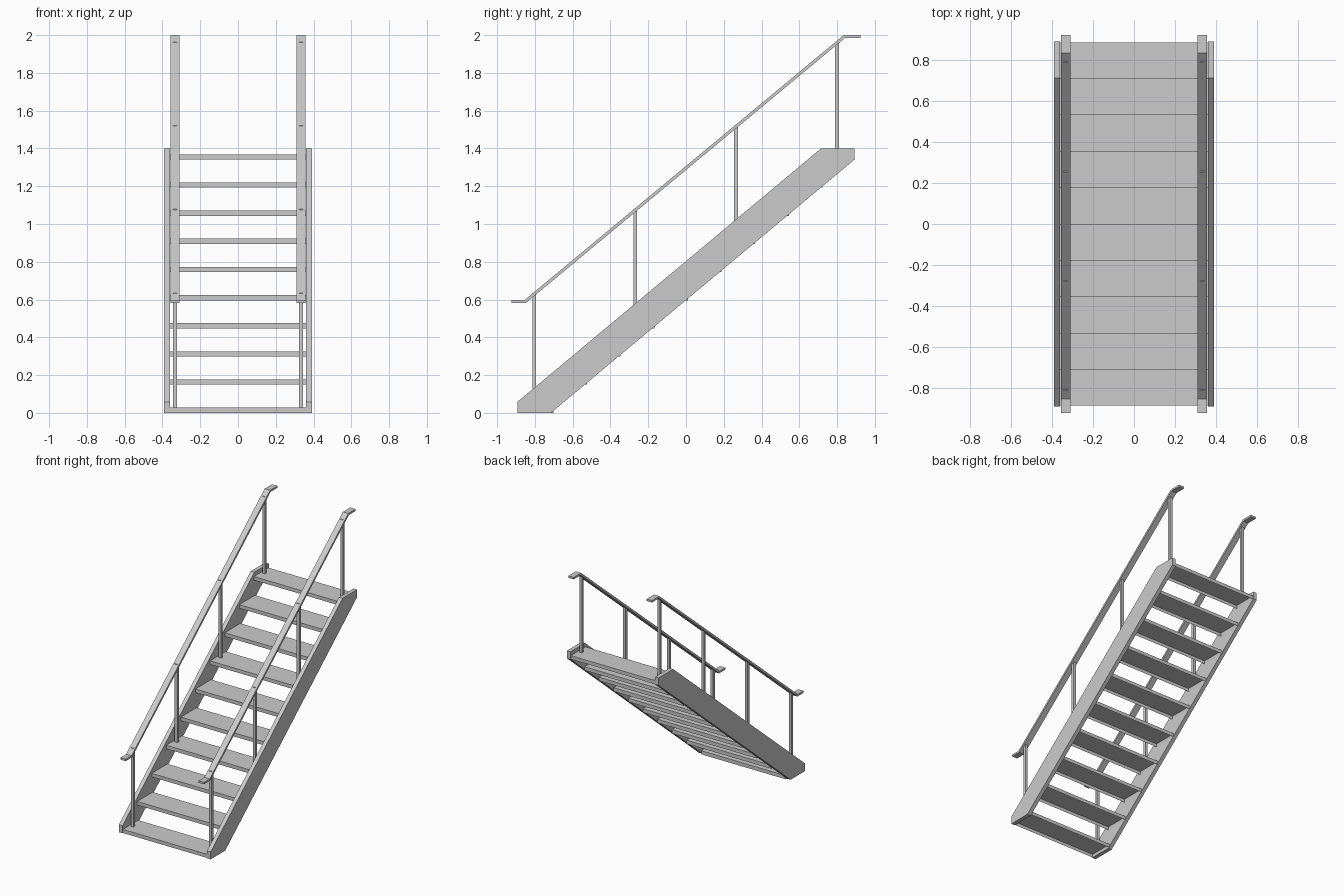
import bpy
import bmesh

cube = bpy.data.objects.get("Cube")
if cube:
    bpy.data.objects.remove(cube)

steel = bpy.data.materials.new("light grey steel")
steel.use_nodes = True
GREY = (0.6, 0.6, 0.6, 1)
steel.diffuse_color = GREY
steel.node_tree.nodes["Principled BSDF"].inputs["Base Color"].default_value = GREY


def finish(name, bm):
    bmesh.ops.recalc_face_normals(bm, faces=bm.faces)
    mesh = bpy.data.meshes.new(name)
    bm.to_mesh(mesh)
    bm.free()
    mesh.materials.append(steel)
    obj = bpy.data.objects.new(name, mesh)
    bpy.context.collection.objects.link(obj)
    return obj


def extrude_profile(name, points, x0, x1):
    """Side profile in the y-z plane, made solid from x0 to x1."""
    bm = bmesh.new()
    face = bm.faces.new([bm.verts.new((x0, y, z)) for y, z in points])
    new = bmesh.ops.extrude_face_region(bm, geom=[face])["geom"]
    verts = [v for v in new if isinstance(v, bmesh.types.BMVert)]
    bmesh.ops.translate(bm, verts=verts, vec=(x1 - x0, 0, 0))
    return finish(name, bm)


def box(name, x0, x1, y0, y1, z0, z1):
    return extrude_profile(name, [(y0, z0), (y1, z0), (y1, z1), (y0, z1)], x0, x1)


def tray(name, x, y0, y1, z0, z1, wall):
    """Tread folded from sheet, hollow underneath."""
    obj = box(name, -x, x, y0, y1, z0, z1)
    bm = bmesh.new()
    bm.from_mesh(obj.data)
    bm.normal_update()
    under = [f for f in bm.faces if f.normal.z < -0.9]
    bmesh.ops.inset_region(bm, faces=under, thickness=wall)
    bmesh.ops.translate(bm, verts=under[0].verts, vec=(0, 0, z1 - z0 - wall))
    bm.to_mesh(obj.data)
    bm.free()


# Treads
STEPS, RUN, RISE = 10, 0.178, 0.149
FRONT, DEPTH, THICK = -0.892, 0.19, 0.028
for i in range(STEPS):
    y, z = FRONT + RUN * i, RISE * i
    tray(f"tread_{i + 1}", 0.361, max(y, -0.888), min(y + DEPTH, 0.888), z, z + THICK, 0.005)

stringer = [(-0.893, 0), (-0.715, 0), (0.893, 1.342), (0.893, 1.4),
            (0.715, 1.4), (-0.893, 0.058)]
rail = [(-0.925, 0.582), (-0.848, 0.582), (0.842, 1.985), (0.925, 1.985),
        (0.925, 2.0), (0.835, 2.0), (-0.855, 0.597), (-0.925, 0.597)]

for side, s in (("left", 1), ("right", -1)):
    # Side beam and handrail
    extrude_profile(f"{side}_stringer", stringer, s * 0.361, s * 0.392)
    extrude_profile(f"{side}_handrail", rail, s * 0.311, s * 0.357)
    # Posts stand on every third tread and reach the handrail
    for i in range(0, STEPS, 3):
        y = FRONT + RUN * (i + 0.5)
        top = 0.592 + (y + 0.855) * 0.83
        box(f"{side}_post_{i // 3 + 1}", s * 0.323, s * 0.345,
            y - 0.01, y + 0.01, RISE * i + THICK, top)
